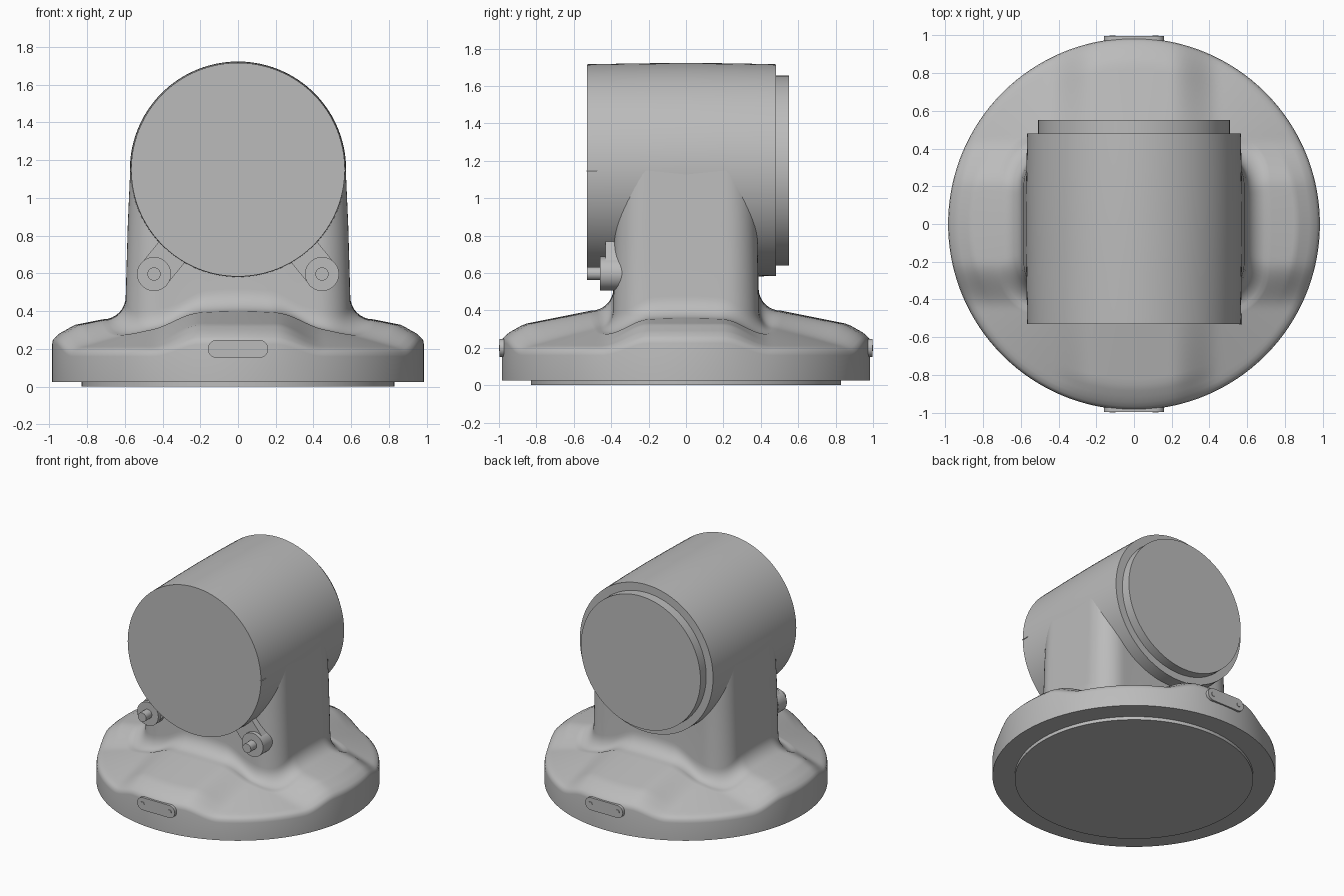
import bpy, bmesh, math
from mathutils import Vector

cube = bpy.data.objects.get("Cube")
if cube:
    bpy.data.objects.remove(cube, do_unlink=True)

grey = bpy.data.materials.new("plain grey")
grey.use_nodes = True
grey.diffuse_color = (0.5, 0.5, 0.5, 1)
grey.node_tree.nodes["Principled BSDF"].inputs["Base Color"].default_value = (0.5, 0.5, 0.5, 1)


def loft(name, rings, angle=35):
    """Skin a list of equal closed rings and cap both ends."""
    bm = bmesh.new()
    loops = [[bm.verts.new(p) for p in ring] for ring in rings]
    n = len(loops[0])
    for a, b in zip(loops, loops[1:]):
        for i in range(n):
            j = (i + 1) % n
            bm.faces.new((a[i], a[j], b[j], b[i]))
    bm.faces.new(loops[0])
    bm.faces.new(loops[-1])
    bmesh.ops.recalc_face_normals(bm, faces=bm.faces)
    mesh = bpy.data.meshes.new(name)
    bm.to_mesh(mesh)
    bm.free()
    mesh.materials.append(grey)
    obj = bpy.data.objects.new(name, mesh)
    bpy.context.collection.objects.link(obj)
    bpy.ops.object.select_all(action="DESELECT")
    obj.select_set(True)
    bpy.context.view_layer.objects.active = obj
    bpy.ops.object.shade_smooth_by_angle(angle=math.radians(angle))
    return obj


def circle(r, x=0, z=0, n=96):
    return [(x + r * math.cos(math.tau * i / n), z + r * math.sin(math.tau * i / n)) for i in range(n)]


def capsule(p, q, r, n=16):
    """Outline of a bar with round ends from p to q."""
    p, q = Vector(p), Vector(q)
    start = math.atan2(q.y - p.y, q.x - p.x) + math.pi / 2
    pts = []
    for k, c in enumerate((p, q)):
        for i in range(n + 1):
            a = start + math.pi * (k + i / n)
            pts.append((c.x + r * math.cos(a), c.y + r * math.sin(a)))
    return pts


def along_y(name, outline, y0, y1):
    return loft(name, [[(x, y, z) for x, z in outline] for y in (y0, y1)])


def smooth(lo, hi, v):
    t = max(0, min(1, (v - lo) / (hi - lo)))
    return t * t * (3 - 2 * t)


def column_radius(a):
    """Distance from the axis to the rounded rectangular column."""
    lo, hi, corner = 0.0, 1.0, 0.17
    for _ in range(30):
        r = (lo + hi) / 2
        dx = abs(r * math.cos(a)) - 0.595 + corner
        dy = abs(r * math.sin(a)) - 0.388 + corner
        dist = math.hypot(max(dx, 0), max(dy, 0)) + min(max(dx, dy), 0) - corner
        lo, hi = (r, hi) if dist < 0 else (lo, r)
    return r


def base_height(a, r):
    """Four raised arms with lower hollows between them."""
    x, y = abs(r * math.cos(a)), abs(r * math.sin(a))
    arm = 1 - smooth(0.2, 0.45, min(x, y))
    out = 0.985 - r
    high = 0.26 + 0.56 * min(out, 0.12) + 0.2 * max(out - 0.12, 0)
    low = 0.195 + 0.33 * out
    return low + (high - low) * arm


def body_path(a):
    """Section of the body from the underside up into the barrel."""
    rim, fillet = 0.985, 0.12
    edge = base_height(a, rim)
    c = column_radius(a)
    path = [(rim, 0.025), (rim, edge - 0.035), (rim - 0.004, edge - 0.012),
            (rim - 0.018, edge + 0.003)]
    outer, inner = rim - 0.04, c + fillet
    for i in range(15):
        r = outer + (inner - outer) * i / 14
        path.append((r, base_height(a, r)))
    foot = base_height(a, inner)
    for i in range(1, 9):
        t = math.pi / 2 * i / 8
        path.append((inner - fillet * math.sin(t), foot + fillet * (1 - math.cos(t))))
    path += [(c * 0.982, 0.85), (c * 0.96, 1.15)]
    return path


# Body: round base flowing into the column
angles = [math.tau * i / 192 for i in range(192)]
paths = [body_path(a) for a in angles]
loft("base_and_column",
     [[(p[k][0] * math.cos(a), p[k][0] * math.sin(a), p[k][1]) for a, p in zip(angles, paths)]
      for k in range(len(paths[0]))], angle=45)
loft("bottom_disc", [[(x, y, z) for x, y in circle(0.83)] for z in (0, 0.03)])

# Barrel with a slight swell, and its rear cap
barrel = [(-0.53, 0.566), (-0.25, 0.571), (0, 0.573), (0.25, 0.571), (0.48, 0.566)]
loft("barrel", [[(x, y, z) for x, z in circle(r, 0, 1.15)] for y, r in barrel])
along_y("rear_cap", circle(0.508, 0, 1.147), 0.45, 0.55)
along_y("index_mark", capsule((0.559, 1.145), (0.568, 1.145), 0.003), -0.532, -0.475)

# Lugs with washers and pins on the front
for side, label in ((1, "left"), (-1, "right")):
    x, z = side * 0.445, 0.597
    along_y(label + "_lug", capsule((x, z), (side * 0.3, 0.775), 0.088), -0.43, -0.33)
    along_y(label + "_washer", circle(0.09, x, z, 48), -0.46, -0.36)
    along_y(label + "_pin", circle(0.035, x, z, 32), -0.53, -0.4)

# Rim plates with two screws, front and back
for side, label in ((-1, "front"), (1, "back")):
    along_y(label + "_plate", capsule((-0.112, 0.2), (0.112, 0.2), 0.048), side * 0.95, side * 0.996)
    for x, end in ((-0.115, "right"), (0.115, "left")):
        along_y(f"{label}_{end}_screw", circle(0.016, x, 0.2, 24), side * 0.98, side * 1.0)
